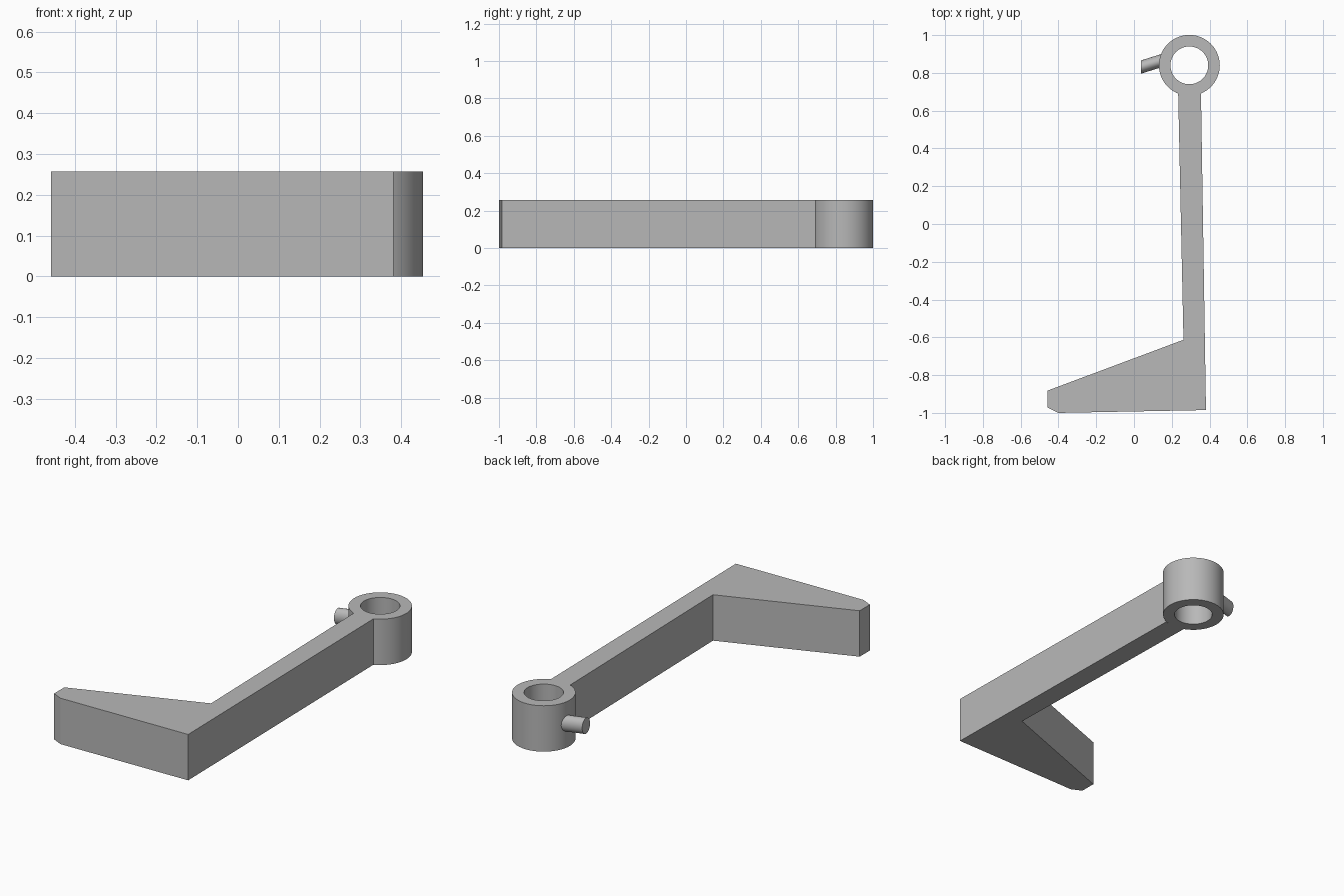
import bpy, bmesh, math
from mathutils import Vector

cube = bpy.data.objects.get("Cube")
if cube:
    bpy.data.objects.remove(cube, do_unlink=True)

HEIGHT = 0.257
CENTRE = Vector((0.293, 0.84))
OUTER, BORE = 0.161, 0.1

grey = bpy.data.materials.new("plain grey")
grey.use_nodes = True
colour = (0.48, 0.48, 0.48, 1)
grey.diffuse_color = colour
grey.node_tree.nodes["Principled BSDF"].inputs["Base Color"].default_value = colour


def finish(name, bm, smooth=False):
    bmesh.ops.recalc_face_normals(bm, faces=bm.faces)
    mesh = bpy.data.meshes.new(name)
    bm.to_mesh(mesh)
    bm.free()
    mesh.materials.append(grey)
    obj = bpy.data.objects.new(name, mesh)
    bpy.context.collection.objects.link(obj)
    if smooth:
        bpy.ops.object.select_all(action="DESELECT")
        obj.select_set(True)
        bpy.context.view_layer.objects.active = obj
        bpy.ops.object.shade_smooth_by_angle(angle=math.radians(35))
    return obj


def on_circle(radius, angle):
    return CENTRE + radius * Vector((math.cos(angle), math.sin(angle)))


# Arm with angled foot: one outline, its far end hugging the collar
outline = [(0.381, -0.985), (-0.4, -1.0), (-0.458, -0.972),
           (-0.458, -0.882), (0.262, -0.613)]
steps = 8
start, end = math.radians(248.5), math.radians(292.5)
outline += [tuple(on_circle(OUTER, start + (end - start) * i / steps))
            for i in range(steps + 1)]
bm = bmesh.new()
base = bm.faces.new([bm.verts.new((x, y, 0)) for x, y in outline])
lifted = bmesh.ops.extrude_face_region(bm, geom=[base], use_keep_orig=True)
bmesh.ops.translate(bm, vec=(0, 0, HEIGHT),
                    verts=[v for v in lifted["geom"] if isinstance(v, bmesh.types.BMVert)])
finish("arm_and_foot", bm)

# Collar: a rectangular section swept round the bore axis
bm = bmesh.new()
count = 72
section = [(OUTER, 0), (OUTER, HEIGHT), (BORE, HEIGHT), (BORE, 0)]
rings = []
for i in range(count):
    a = math.tau * i / count
    rings.append([bm.verts.new((*on_circle(r, a), z)) for r, z in section])
for i in range(count):
    here, after = rings[i], rings[(i + 1) % count]
    for j in range(4):
        k = (j + 1) % 4
        bm.faces.new((here[j], after[j], after[k], here[k]))
finish("collar", bm, smooth=True)

# Clamping pin: slanted round bar with an upright end, rooted in the collar wall
bm = bmesh.new()
count = 32
tip, root = (0.037, 0.831), (0.165, 0.871)
loops = []
for x, y in (tip, root):
    loops.append([bm.verts.new((x, y + 0.035 * math.cos(math.tau * i / count),
                                0.135 + 0.044 * math.sin(math.tau * i / count)))
                  for i in range(count)])
for loop in loops:
    bm.faces.new(loop)
for i in range(count):
    k = (i + 1) % count
    bm.faces.new((loops[0][i], loops[0][k], loops[1][k], loops[1][i]))
finish("clamp_pin", bm, smooth=True)
